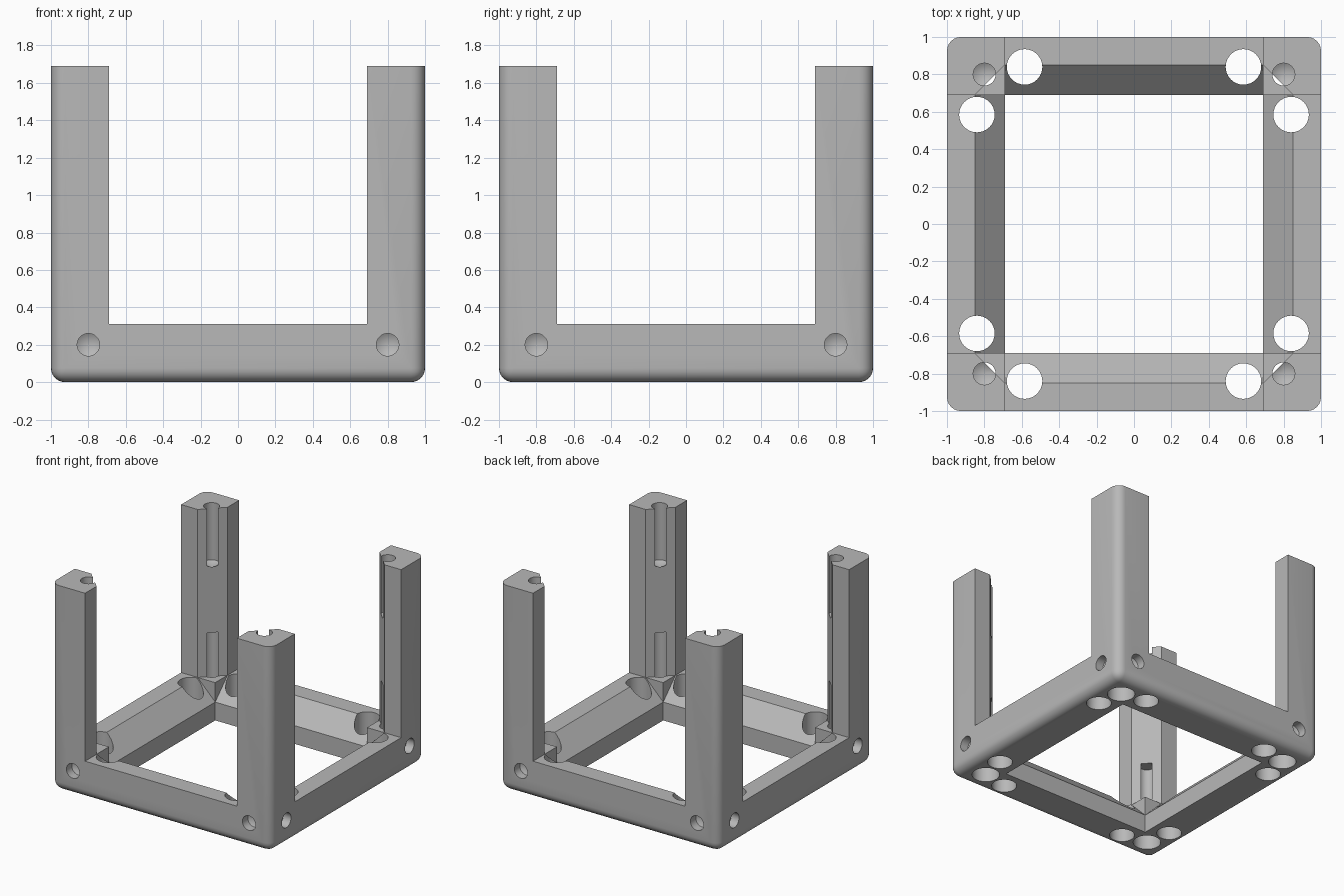
import bpy, bmesh, math
from mathutils import Vector, Matrix

if "Cube" in bpy.data.objects:
    bpy.data.objects.remove(bpy.data.objects["Cube"])

IN, CH, BAR, LOW, TOP = 0.69, 0.85, 0.31, 0.15, 1.69  # inner edge, chamfer, bar height, chamfer low, post top

grey = bpy.data.materials.new("grey plastic")
grey.diffuse_color = (0.48, 0.48, 0.48, 1)
grey.use_nodes = True
grey.node_tree.nodes["Principled BSDF"].inputs["Base Color"].default_value = grey.diffuse_color


def make_object(name, bm):
    bmesh.ops.recalc_face_normals(bm, faces=bm.faces)
    mesh = bpy.data.meshes.new(name)
    bm.to_mesh(mesh)
    bm.free()
    mesh.materials.append(grey)
    ob = bpy.data.objects.new(name, mesh)
    bpy.context.collection.objects.link(ob)
    return ob


def prism(name, points, lo, hi, place):
    """Extrude a 2D outline; place maps (a, b, along) to a 3D point."""
    bm = bmesh.new()
    ends = [[bm.verts.new(place(a, b, h)) for a, b in points] for h in (lo, hi)]
    bm.faces.new(ends[0])
    bm.faces.new(ends[1])
    n = len(points)
    for i in range(n):
        j = (i + 1) % n
        bm.faces.new((ends[0][i], ends[0][j], ends[1][j], ends[1][i]))
    return make_object(name, bm)


def drill(bm, profile, pos, direction, sides=32):
    """Add a turned cutter: (radius, depth) pairs; radius 0 ends in a tip."""
    rot = Vector(direction).to_track_quat('Z', 'Y').to_matrix().to_4x4()
    mat = Matrix.Translation(pos) @ rot
    rings = []
    for r, d in profile:
        if r == 0:
            rings.append([bm.verts.new(mat @ Vector((0, 0, d)))] * sides)
        else:
            rings.append([bm.verts.new(mat @ Vector((r * math.cos(k * math.tau / sides),
                                                     r * math.sin(k * math.tau / sides), d)))
                          for k in range(sides)])
    bm.faces.new(rings[0])
    for a, b in zip(rings, rings[1:]):
        for k in range(sides):
            m = (k + 1) % sides
            if b[k] is b[m]:
                bm.faces.new((a[k], a[m], b[k]))
            else:
                bm.faces.new((a[k], a[m], b[m], b[k]))
    if profile[-1][0] > 0:
        bm.faces.new(rings[-1])


# Solid block with rounded upright and bottom edges
bm = bmesh.new()
bmesh.ops.create_cube(bm, size=1)
for v in bm.verts:
    v.co = (v.co.x * 2, v.co.y * 2, (v.co.z + 0.5) * TOP)
edges = [e for e in bm.edges if min(v.co.z for v in e.verts) < 0.01]
bmesh.ops.bevel(bm, geom=edges, offset=0.075, segments=6, profile=0.5, affect='EDGES')
frame = make_object("corner_post_frame", bm)

# Space between the posts: a cross outline with chamfered inner corners
quarter = [(1.2, IN), (CH, IN), (IN, CH), (IN, 1.2)]
cross = []
for k in range(4):
    c, s = (1, 0, -1, 0)[k], (0, 1, 0, -1)[k]
    cross += [(c * a - s * b, s * a + c * b) for a, b in quarter]
cutters = [prism("post_gap_cutter", cross, BAR, 2.0, lambda a, b, h: (a, b, h))]

# Floor opening with sloped inner edges on the bars, once along each axis
half = [(IN, -0.1), (IN, LOW), (CH + 0.1, BAR + 0.1)]
opening = half + [(-a, b) for a, b in reversed(half)]
cutters.append(prism("opening_cutter_x", opening, -IN, IN, lambda a, b, h: (h, a, b)))
cutters.append(prism("opening_cutter_y", opening, -IN, IN, lambda a, b, h: (a, h, b)))

# Holes, repeated at all four corners
bm = bmesh.new()
side_hole = [(0.06, -0.1), (0.06, 0.07), (0, 0.105)]
for sx in (-1, 1):
    for sy in (-1, 1):
        # round openings through the bars
        drill(bm, [(0.095, -0.1), (0.095, 0.6)], (0.585 * sx, 0.84 * sy, 0), (0, 0, 1))
        drill(bm, [(0.095, -0.1), (0.095, 0.6)], (0.84 * sx, 0.585 * sy, 0), (0, 0, 1))
        # stepped screw hole from below, blind hole from the post top
        drill(bm, [(0.105, -0.1), (0.105, 0.12), (0.06, 0.12), (0.06, 0.67)],
              (0.8 * sx, 0.8 * sy, 0), (0, 0, 1))
        drill(bm, [(0.06, -0.1), (0.06, 0.47), (0, 0.505)], (0.8 * sx, 0.8 * sy, TOP), (0, 0, -1))
        # shallow blind holes in the outer sides
        drill(bm, side_hole, (0.8 * sx, sy, 0.2), (0, -sy, 0))
        drill(bm, side_hole, (sx, 0.8 * sy, 0.2), (-sx, 0, 0))
cutters.append(make_object("hole_cutter", bm))

# Cut everything, then remove the cutters
bpy.context.view_layer.objects.active = frame
frame.select_set(True)
for cutter in cutters:
    cutter.hide_render = True
    mod = frame.modifiers.new(cutter.name, 'BOOLEAN')
    mod.operation = 'DIFFERENCE'
    mod.solver = 'EXACT'
    mod.object = cutter
    bpy.ops.object.modifier_apply(modifier=mod.name)
for cutter in cutters:
    bpy.data.objects.remove(cutter)

bpy.ops.object.shade_smooth_by_angle(angle=math.radians(25))
